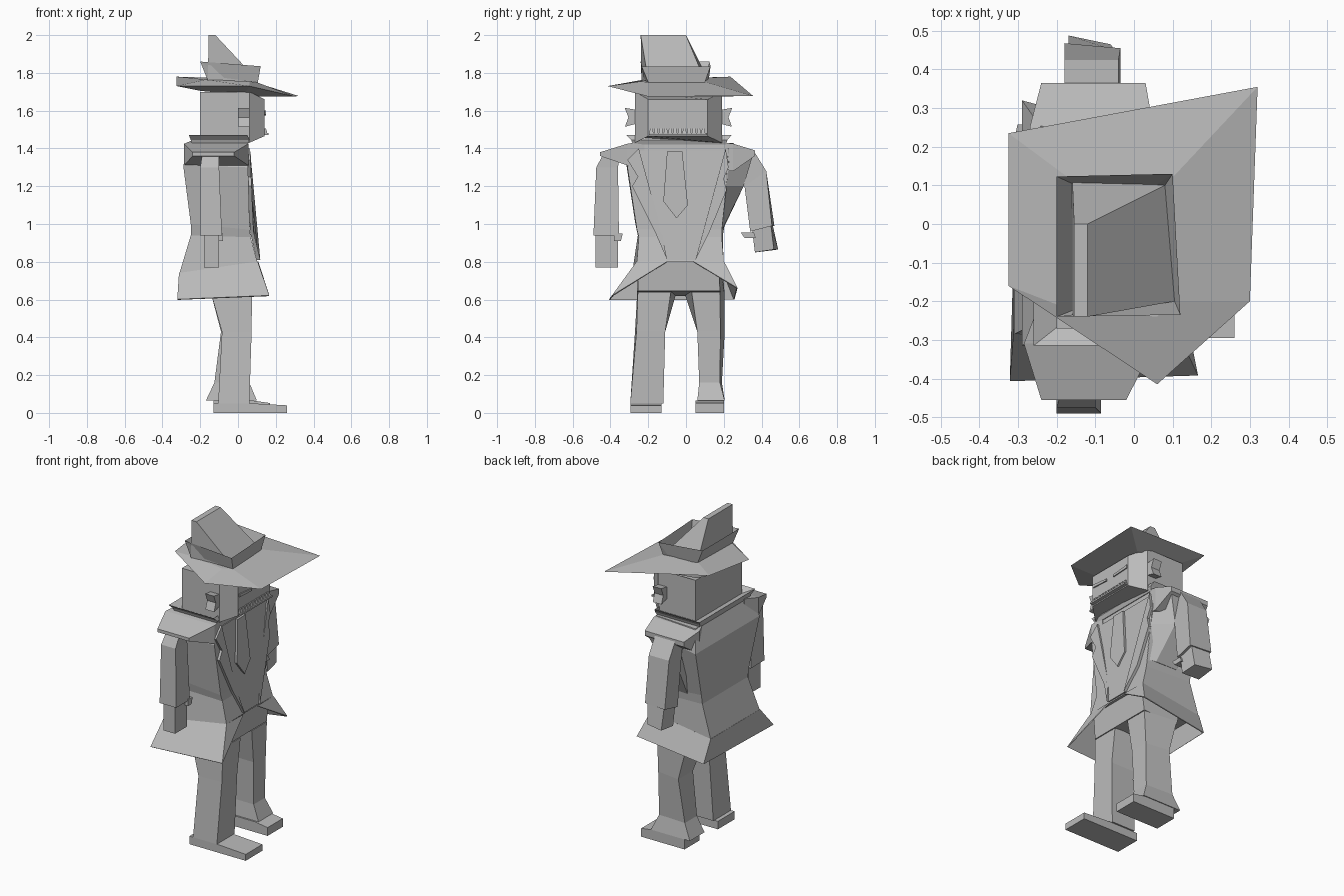
import bpy, bmesh

grey = bpy.data.materials.new("plain grey")
grey.diffuse_color = (0.5, 0.5, 0.5, 1)


def finish(name, bm):
    bmesh.ops.recalc_face_normals(bm, faces=bm.faces)
    me = bpy.data.meshes.new(name)
    bm.to_mesh(me)
    bm.free()
    me.materials.append(grey)
    ob = bpy.data.objects.new(name, me)
    bpy.context.collection.objects.link(ob)
    return ob


def loft(name, rings):
    """Skin rings of points having equal counts, capped at both ends."""
    bm = bmesh.new()
    rows = [[bm.verts.new(p) for p in r] for r in rings]
    n = len(rows[0])
    for a, b in zip(rows, rows[1:]):
        for i in range(n):
            j = (i + 1) % n
            bm.faces.new((a[i], a[j], b[j], b[i]))
    bm.faces.new(rows[0][::-1])
    bm.faces.new(rows[-1])
    return finish(name, bm)


def rect(z, x0, x1, y0, y1):
    return [(x0, y0, z), (x1, y0, z), (x1, y1, z), (x0, y1, z)]


def stack(name, *rows):
    return loft(name, [rect(*r) for r in rows])


def plate(name, x, yz, t=0.008):
    """Flat panel facing forward (+x); x may depend on height."""
    f = x if callable(x) else (lambda z: x)
    return loft(name, [[(f(z) + d, y, z) for y, z in yz] for d in (-t / 2, t / 2)])


# Head: six-sided prism with a bevelled face
def head_ring(z, zf):
    return [(-0.20, -0.27, z), (0.06, -0.27, z), (0.14, -0.20, zf),
            (0.14, 0.115, zf), (0.06, 0.19, z), (-0.20, 0.19, z)]


loft("head", [head_ring(1.43, 1.465), head_ring(1.70, 1.66)])

# Ears with a notched outer edge
for side, inner, s in (("right", -0.265, -1), ("left", 0.185, 1)):
    prof = [(0, 1.53), (0.058, 1.515), (0.04, 1.565), (0.06, 1.615), (0, 1.605)]
    loft(side + "_ear", [[(x, inner + s * d, z) for d, z in prof] for x in (0.0, 0.06)])

# Eyes and mouth with teeth
for side, y0, y1, a, b in (("right", -0.19, -0.07, 0.012, 0), ("left", -0.01, 0.11, 0, 0.012)):
    plate(side + "_eye", 0.143, [(y0, 1.575 + a / 2), (y1, 1.575 + b / 2), (y1, 1.588 + b), (y0, 1.588 + a)])
stack("mouth", (1.472, 0.13, 0.162, -0.195, 0.11), (1.482, 0.13, 0.162, -0.195, 0.11))
for i in range(12):
    y = -0.193 + i * 0.025
    stack("tooth", (1.482, 0.13, 0.155, y, y + 0.02), (1.505, 0.13, 0.148, y + 0.002, y + 0.018))

# Hat: slanted brim, flared band, leaning crown
brim = [(-0.325, 0.235, 1.78), (-0.325, -0.16, 1.73), (0.06, -0.415, 1.73),
        (0.30, -0.20, 1.675), (0.32, 0.355, 1.678)]
top = [(-0.17, 0.12, 1.775), (-0.17, -0.22, 1.765), (0.06, -0.24, 1.755),
       (0.10, -0.20, 1.75), (0.09, 0.11, 1.75)]
under = [(-0.20, 0.18, 1.71), (-0.20, -0.20, 1.705), (0.04, -0.26, 1.695),
         (0.12, -0.20, 1.675), (0.12, 0.17, 1.675)]
loft("hat_brim", [under, brim, top])
crown_base = [(-0.16, -0.235, 1.76), (0.105, -0.20, 1.76), (0.08, 0.10, 1.76), (-0.16, 0.12, 1.76)]
loft("hat_band", [
    [(-0.15, -0.22, 1.75), (0.105, -0.20, 1.75), (0.09, 0.10, 1.75), (-0.15, 0.10, 1.75)],
    [(-0.20, -0.24, 1.86), (0.12, -0.235, 1.835), (0.10, 0.13, 1.835), (-0.20, 0.123, 1.86)],
    crown_base])
loft("hat_crown", [crown_base, [(-0.155, -0.24, 2.0), (-0.12, -0.24, 2.0), (-0.12, 0.0, 2.0), (-0.155, 0.0, 2.0)]])

# Collar
stack("collar", (1.42, -0.24, 0.05, -0.28, 0.21), (1.445, -0.25, 0.06, -0.29, 0.22),
      (1.47, -0.26, 0.05, -0.315, 0.24), (1.44, -0.19, 0.05, -0.26, 0.18))


# Coat body; each ring gives back and front corners
def ring(zb, zf, xb, xf, yrb, yrf, ylf, ylb):
    return [(xb, yrb, zb), (xf, yrf, zf), (xf, ylf, zf), (xb, ylb, zb)]


loft("coat_body", [
    ring(1.43, 1.43, -0.24, 0.045, -0.28, -0.27, 0.23, 0.25),
    ring(1.31, 1.30, -0.29, 0.053, -0.315, -0.31, 0.225, 0.32),
    ring(1.00, 0.97, -0.25, 0.062, -0.268, -0.26, 0.19, 0.205),
    ring(0.94, 0.93, -0.25, 0.067, -0.255, -0.25, 0.19, 0.195),
    ring(0.74, 0.80, -0.31, 0.102, -0.285, -0.26, 0.20, 0.20)])

# Coat skirt: open at the front, edges cut away diagonally
bm = bmesh.new()
upper = [(0.105, -0.10, 0.80), (0.102, -0.26, 0.80), (-0.31, -0.285, 0.74),
         (-0.31, 0.20, 0.74), (0.102, 0.20, 0.80), (0.105, 0.04, 0.80)]
lower = [(0.165, -0.39, 0.62), (-0.32, -0.405, 0.60), (-0.30, 0.255, 0.60), (0.15, 0.27, 0.66)]
u = [bm.verts.new(p) for p in upper]
w = [bm.verts.new(p) for p in lower]
for i in range(3):
    bm.faces.new((u[i + 1], u[i + 2], w[i + 1], w[i]))
bm.faces.new((u[0], u[1], w[0]))
bm.faces.new((u[4], u[5], w[3]))
skirt = finish("coat_skirt", bm)
mod = skirt.modifiers.new("thickness", "SOLIDIFY")
mod.thickness = 0.006
mod.offset = 0


# Shirt front, lapels and tie as raised panels on the chest
def chest(z):
    return 0.045 + (1.43 - z) * 0.043 if z > 0.95 else 0.066 + (0.95 - z) * 0.25


plate("shirt_front", lambda z: chest(z) + 0.002, [(-0.25, 1.39), (-0.16, 0.96), (-0.10, 0.81),
                                                  (0.05, 0.81), (0.10, 0.96), (0.21, 1.39)])
plate("right_lapel", lambda z: chest(z) + 0.008, [
    (-0.25, 1.40), (-0.31, 1.34), (-0.255, 1.25), (-0.285, 1.20), (-0.165, 0.96), (-0.10, 0.81), (-0.13, 0.96)], 0.018)
plate("left_lapel", lambda z: chest(z) + 0.008, [
    (0.21, 1.40), (0.225, 1.30), (0.20, 1.24), (0.215, 1.18), (0.125, 0.96), (0.05, 0.81), (0.09, 0.96)], 0.018)
plate("tie", lambda z: chest(z) + 0.01, [(-0.10, 1.385), (-0.12, 1.12), (-0.05, 1.03), (0.01, 1.10), (-0.02, 1.385)], 0.02)


# Shoulders, lofted sideways
def shoulder(y, x0, x1, zt, zb):
    return [(x0, y, zt), (x1, y, zt), (x1, y, zb), (x0, y, zb)]


loft("right_shoulder", [shoulder(-0.22, -0.25, 0.05, 1.44, 1.30), shoulder(-0.31, -0.285, 0.055, 1.425, 1.31),
                        shoulder(-0.455, -0.24, -0.02, 1.38, 1.36)])
loft("left_shoulder", [shoulder(0.20, -0.25, 0.05, 1.43, 1.28), shoulder(0.25, -0.27, 0.05, 1.425, 1.28),
                       shoulder(0.365, -0.24, 0.03, 1.39, 1.36)])
# Coat fold running from the left shoulder to the waist
loft("left_coat_fold", [
    [(-0.15, 0.18, 1.42), (0.05, 0.225, 1.42), (0.03, 0.36, 1.385), (-0.15, 0.36, 1.385)],
    [(-0.15, 0.18, 1.20), (0.058, 0.212, 1.20), (-0.05, 0.305, 1.20), (-0.15, 0.305, 1.20)],
    [(-0.15, 0.18, 0.98), (0.062, 0.19, 0.98), (0.0, 0.196, 0.98), (-0.15, 0.20, 0.98)]])

# Arms and hands
stack("right_sleeve", (1.365, -0.19, -0.10, -0.44, -0.35), (1.30, -0.20, -0.10, -0.475, -0.36),
      (0.94, -0.20, -0.085, -0.49, -0.355))
stack("right_hand", (0.95, -0.18, -0.10, -0.48, -0.36), (0.77, -0.18, -0.10, -0.48, -0.36))
stack("right_thumb", (0.91, -0.14, -0.08, -0.38, -0.345), (0.95, -0.14, -0.08, -0.38, -0.335))
loft("left_sleeve", [
    [(-0.18, 0.29, 1.33), (-0.04, 0.29, 1.33), (-0.04, 0.36, 1.385), (-0.18, 0.36, 1.385)],
    [(-0.18, 0.31, 1.20), (-0.04, 0.31, 1.20), (-0.04, 0.425, 1.28), (-0.18, 0.425, 1.28)],
    [(-0.18, 0.34, 0.96), (-0.035, 0.34, 0.96), (-0.035, 0.455, 0.99), (-0.18, 0.468, 0.99)]])
loft("left_hand", [
    [(-0.17, 0.35, 0.97), (-0.05, 0.35, 0.97), (-0.05, 0.45, 0.99), (-0.17, 0.46, 0.99)],
    [(-0.17, 0.37, 0.85), (-0.05, 0.365, 0.85), (-0.06, 0.465, 0.865), (-0.17, 0.488, 0.865)]])
stack("left_thumb", (0.925, -0.09, -0.04, 0.31, 0.37), (0.955, -0.09, -0.04, 0.29, 0.36))

# Trousers
loft("hips", [ring(0.82, 0.82, -0.20, 0.09, -0.25, -0.25, 0.17, 0.19),
              ring(0.62, 0.645, -0.145, 0.075, -0.26, -0.255, 0.18, 0.205)])
loft("right_leg", [ring(0.64, 0.64, -0.145, 0.074, -0.258, -0.255, -0.08, -0.05),
                   ring(0.43, 0.43, -0.085, 0.072, -0.27, -0.262, -0.11, -0.11),
                   ring(0.05, 0.05, -0.105, 0.06, -0.295, -0.295, -0.12, -0.12)])
loft("left_leg", [ring(0.64, 0.64, -0.145, 0.074, -0.01, 0.03, 0.18, 0.205),
                  ring(0.43, 0.43, -0.09, 0.065, 0.06, 0.06, 0.182, 0.205),
                  ring(0.16, 0.16, -0.125, 0.06, 0.07, 0.07, 0.18, 0.19),
                  ring(0.065, 0.065, -0.17, 0.10, 0.06, 0.06, 0.205, 0.205)])


# Shoes: low wedges pointing forward
def shoe(name, toe, y0, y1, h):
    stack(name, (0, -0.13, toe, y0, y1), (h * 0.8, -0.13, toe, y0, y1), (h, -0.13, 0.08, y0, y1))


shoe("right_shoe", 0.26, -0.295, -0.13, 0.05)
shoe("left_shoe", 0.17, 0.05, 0.2, 0.065)
